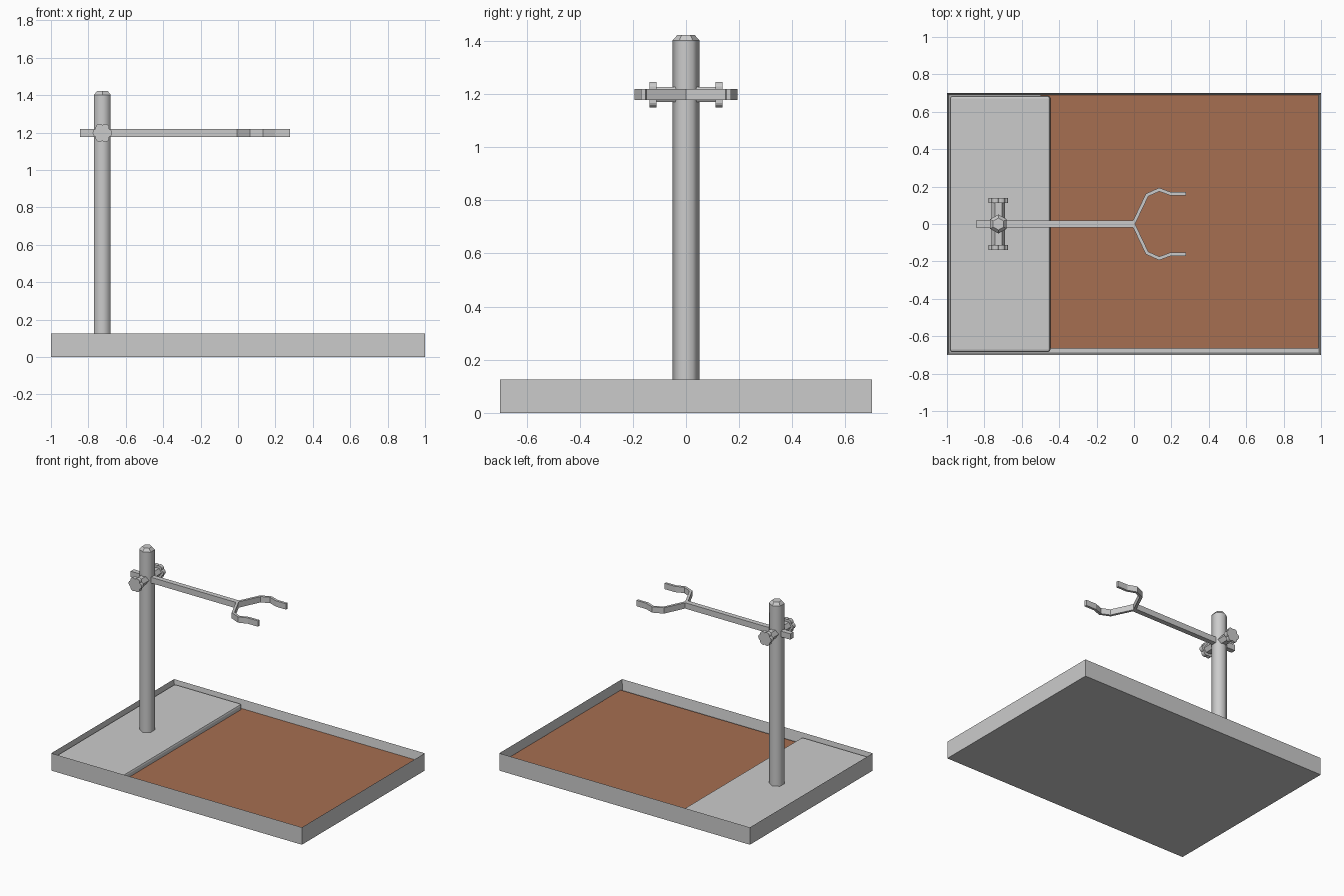
import bpy, bmesh, math
from mathutils import Vector

if "Cube" in bpy.data.objects:
    bpy.data.objects.remove(bpy.data.objects["Cube"])


def material(name, rgb):
    m = bpy.data.materials.new(name)
    m.diffuse_color = (*rgb, 1)
    m.use_nodes = True
    m.node_tree.nodes["Principled BSDF"].inputs["Base Color"].default_value = m.diffuse_color
    return m


GREY = material("light_grey", (0.6, 0.6, 0.6))
BROWN = material("brown", (0.381, 0.156, 0.083))


def finish(name, bm, mat):
    bmesh.ops.recalc_face_normals(bm, faces=bm.faces)
    me = bpy.data.meshes.new(name)
    bm.to_mesh(me)
    bm.free()
    me.materials.append(mat)
    ob = bpy.data.objects.new(name, me)
    bpy.context.collection.objects.link(ob)
    return ob


def box_mesh(lo, hi):
    bm = bmesh.new()
    bmesh.ops.create_cube(bm, size=1)
    for v in bm.verts:
        v.co = [lo[i] + (v.co[i] + 0.5) * (hi[i] - lo[i]) for i in range(3)]
    return bm


def prism(name, outline, to3d, d0, d1, mat):
    """Extrude a 2D outline between depths d0 and d1."""
    bm = bmesh.new()
    a = [bm.verts.new(to3d(p, d0)) for p in outline]
    b = [bm.verts.new(to3d(p, d1)) for p in outline]
    n = len(outline)
    for i in range(n):
        j = (i + 1) % n
        bm.faces.new((a[i], a[j], b[j], b[i]))
    bm.faces.new(a)
    bm.faces.new(b)
    return finish(name, bm, mat)


# Tray with a recessed floor
bm = box_mesh((-1, -0.7, 0), (1, 0.7, 0.125))
top = [f for f in bm.faces if f.normal.z > 0.9]
bmesh.ops.inset_region(bm, faces=top, thickness=0.014)
for v in top[0].verts:
    v.co.z = 0.05
finish("tray", bm, GREY)

# Brown sheet lying in the tray
finish("brown_sheet", box_mesh((-0.5, -0.665, 0.056), (0.986, 0.69, 0.063)), BROWN)

# Base plate with softened edges
bm = box_mesh((-0.985, -0.685, 0.04), (-0.447, 0.685, 0.102))
bmesh.ops.bevel(bm, geom=[e for e in bm.edges if max(v.co.z for v in e.verts) > 0.1],
                offset=0.014, segments=2, profile=0.5, affect='EDGES')
finish("base_plate", bm, GREY)

# Six-sided post with chamfered top
PX, AZ = -0.725, 1.198
bm = bmesh.new()
rings = []
for r, z in ((0.051, 0.09), (0.051, 1.402), (0.032, 1.423)):
    rings.append([bm.verts.new((PX + r * math.sin(k * math.pi / 3),
                                r * math.cos(k * math.pi / 3), z)) for k in range(6)])
for lower, upper in zip(rings, rings[1:]):
    for k in range(6):
        j = (k + 1) % 6
        f = bm.faces.new((lower[k], lower[j], upper[j], upper[k]))
        f.smooth = lower is rings[0]
bm.faces.new(rings[0])
bm.faces.new(rings[2])
finish("post", bm, GREY)

# Horizontal arm
finish("arm", box_mesh((-0.845, -0.018, 1.177), (0.006, 0.018, 1.219)), GREY)

# Fork prongs, mitred strips
path = [Vector(p) for p in ((-0.004, 0), (0.07, 0.155), (0.135, 0.184), (0.197, 0.161), (0.277, 0.161))]
left, right = [], []
for i, p in enumerate(path):
    dirs = [(path[k + 1] - path[k]).normalized() for k in (i - 1, i) if 0 <= k < len(path) - 1]
    t = sum(dirs, Vector((0, 0))).normalized()
    off = Vector((-t.y, t.x)) * 0.009 / t.dot(dirs[0])
    left.append(p + off)
    right.append(p - off)
for side, name in ((1, "left_prong"), (-1, "right_prong")):
    prism(name, left + right[::-1], lambda p, d, s=side: (p.x, s * p.y, d), 1.177, 1.219, GREY)

# Clamp rod through the post, with a lobed knob on each end
hexagon = [(0.036 * math.cos(k * math.pi / 3), 0.033 * math.sin(k * math.pi / 3)) for k in range(6)]
side_on = lambda p, d: (PX + p[0], d, AZ + p[1])
prism("clamp_rod", hexagon, side_on, -0.115, 0.115, GREY)
lobes = []
for k in range(36):
    a = k * math.tau / 36
    r = 0.042 + 0.010 * abs(math.cos(3 * a)) ** 0.8
    lobes.append((r * math.cos(a), r * math.sin(a)))
for s, name in ((-1, "front_knob"), (1, "back_knob")):
    prism(name, lobes, side_on, s * 0.111, s * 0.138, GREY)
